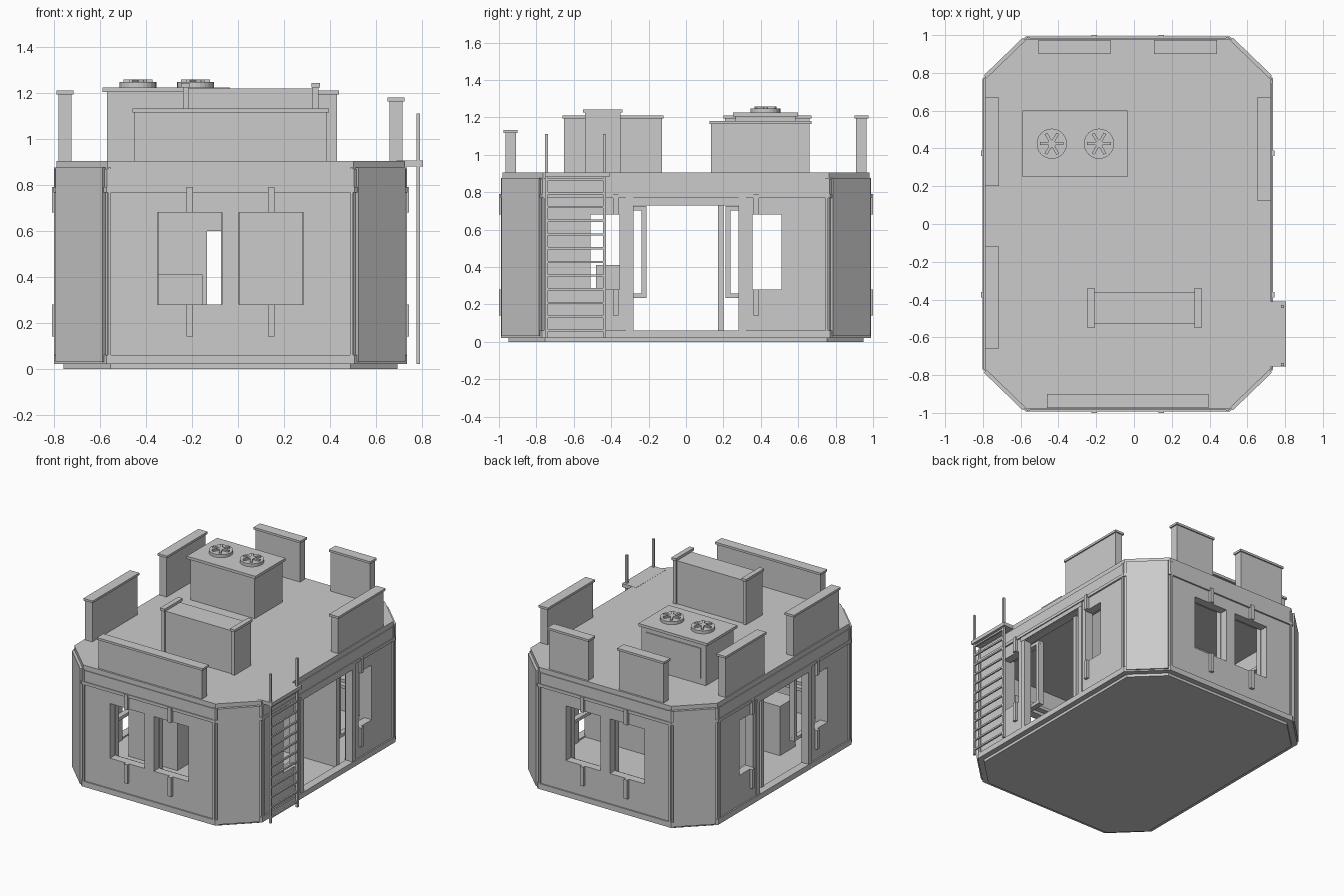
import bpy, bmesh, math
from mathutils import Matrix, Vector

cube = bpy.data.objects.get("Cube")
if cube:
    bpy.data.objects.remove(cube, do_unlink=True)

grey = bpy.data.materials.new("plain_grey")
grey.use_nodes = True
GREY = (0.6, 0.6, 0.6, 1)
grey.diffuse_color = GREY
grey.node_tree.nodes["Principled BSDF"].inputs["Base Color"].default_value = GREY

# Room outline: centre, half sizes, half lengths of the straight sides
CX, HX, HY, FX, FY = -0.0325, 0.7575, 0.98, 0.535, 0.765
WALL = 0.06


def finish(name, bm):
    bmesh.ops.recalc_face_normals(bm, faces=bm.faces)
    mesh = bpy.data.meshes.new(name)
    bm.to_mesh(mesh)
    bm.free()
    mesh.materials.append(grey)
    ob = bpy.data.objects.new(name, mesh)
    bpy.context.collection.objects.link(ob)
    return ob


def add_box(bm, x, y, z, turn=0.0):
    size = [b - a for a, b in (x, y, z)]
    mid = [(a + b) / 2 for a, b in (x, y, z)]
    m = Matrix.Translation(mid) @ Matrix.Rotation(turn, 4, 'Z') @ Matrix.Diagonal((*size, 1))
    bmesh.ops.create_cube(bm, size=1, matrix=m)


def boxes(name, *parts):
    bm = bmesh.new()
    for part in parts:
        add_box(bm, *part)
    return finish(name, bm)


def outline(off):
    a, b = HX + off, HY + off
    f, g = FX + off * 0.41, FY + off * 0.41
    return [(CX + x, y) for x, y in ((f, -b), (a, -g), (a, g), (f, b),
                                     (-f, b), (-a, g), (-a, -g), (-f, -b))]


def slab(name, off, z0, z1):
    bm = bmesh.new()
    low = [bm.verts.new((x, y, z0)) for x, y in outline(off)]
    face = bm.faces.new(low)
    new = bmesh.ops.extrude_face_region(bm, geom=[face])["geom"]
    bmesh.ops.translate(bm, vec=(0, 0, z1 - z0),
                        verts=[v for v in new if isinstance(v, bmesh.types.BMVert)])
    return finish(name, bm)


def ring(name, outer, inner, z0, z1):
    bm = bmesh.new()
    loops = [[bm.verts.new((x, y, z)) for x, y in outline(off)]
             for off, z in ((outer, z0), (outer, z1), (inner, z1), (inner, z0))]
    for k in range(4):
        a, b = loops[k], loops[(k + 1) % 4]
        for i in range(8):
            j = (i + 1) % 8
            bm.faces.new((a[i], a[j], b[j], b[i]))
    return finish(name, bm)


def on_wall(side, u, d, z):
    """Box ranges on a wall: u along it, d outward from its face."""
    if side in ("front", "back"):
        s = -1 if side == "front" else 1
        return u, tuple(sorted(s * (HY + k) for k in d)), z
    s = 1 if side == "left" else -1
    return tuple(sorted(CX + s * (HX + k) for k in d)), u, z


# Floor, roof and bands round the walls
slab("base_plate", -0.03, 0, 0.021)
slab("floor", -0.03, 0.02, 0.05)
slab("roof", 0.0, 0.875, 0.905)
ring("skirting_band", 0.01, -0.05, 0.02, 0.06)
ring("upper_band", 0.006, -0.05, 0.79, 0.87)
ring("upper_ledge", 0.012, -0.05, 0.768, 0.79)

# Walls with window and door openings
windows = [(s, c) for s in ("front", "back") for c in (-0.21, 0.145)]
windows += [(s, c) for s in ("left", "right") for c in (-0.375, 0.375)]
cuts = []
for side, c in windows:
    u = (c - 0.14, c + 0.14)
    if side in ("left", "right"):
        u = (0.355, 0.51) if c > 0 else (-0.51, -0.355)
    cuts.append(on_wall(side, u, (-0.15, 0.1), (0.28, 0.68)))
for side in ("left", "right"):
    cuts.append(on_wall(side, (-0.29, 0.29), (-0.15, 0.1), (0.05, 0.73)))
walls = ring("walls", 0, -WALL, 0.02, 0.88)
cutter = boxes("opening_cutter", *cuts)
mod = walls.modifiers.new("openings", 'BOOLEAN')
mod.operation, mod.solver, mod.object = 'DIFFERENCE', 'EXACT', cutter
bpy.context.view_layer.update()
cut_mesh = bpy.data.meshes.new_from_object(
    walls.evaluated_get(bpy.context.evaluated_depsgraph_get()))
walls.modifiers.clear()
walls.data = cut_mesh
bpy.data.objects.remove(cutter, do_unlink=True)

# Window mounting strips outside and frames inside
for i, (side, c) in enumerate(windows):
    tag = f"{side}_{i % 2 + 1}"
    strip = (c - 0.014, c + 0.014)
    boxes(f"window_strips_{tag}",
          on_wall(side, strip, (-0.01, 0.02), (0.68, 0.79)),
          on_wall(side, strip, (-0.01, 0.02), (0.14, 0.28)))
    depth = (-0.1, -WALL)
    wide = (c - 0.165, c + 0.165)
    boxes(f"window_frame_{tag}",
          on_wall(side, wide, depth, (0.235, 0.258)),
          on_wall(side, wide, depth, (0.702, 0.725)),
          *[on_wall(side, (c + s * 0.15 - 0.014, c + s * 0.15 + 0.014), depth,
                    (0.258, 0.702)) for s in (-1, 1)])

# Door surrounds
for side in ("left", "right"):
    boxes(f"door_surround_{side}",
          on_wall(side, (-0.32, 0.32), (-0.03, 0.008), (0.735, 0.765)),
          *[on_wall(side, tuple(sorted((s * 0.28, s * 0.32))), (-0.05, 0.006),
                    (0.03, 0.87)) for s in (-1, 1)])

# Cover panels on the cut corners and seam strips beside them
pts = outline(0)
for i, name in ((0, "front_left"), (2, "back_left"), (4, "back_right"), (6, "front_right")):
    a, b = Vector(pts[i]), Vector(pts[i + 1])
    edge, mid = b - a, (a + b) / 2
    out = Vector((edge.y, -edge.x)).normalized()
    mid += out * 0.007
    h = edge.length / 2 - 0.012
    boxes(f"corner_panel_{name}",
          ((mid.x - h, mid.x + h), (mid.y - 0.012, mid.y + 0.012), (0.03, 0.875),
           math.atan2(edge.y, edge.x)))
seams = []
for s in (-1, 1):
    for side in ("front", "back"):
        x = CX + s * (FX - 0.008)
        seams.append(on_wall(side, (x - 0.007, x + 0.007), (-0.02, 0.01), (0.02, 0.875)))
    for side in ("left", "right"):
        y = s * (FY - 0.012)
        seams.append(on_wall(side, (y - 0.007, y + 0.007), (-0.02, 0.01), (0.02, 0.875)))
boxes("seam_strips", *seams)

# Inner partition with a doorway, and a cabinet
boxes("partition", ((-0.75, -0.135), (0.17, 0.2), (0.05, 0.875)),
      ((0.0, 0.68), (0.17, 0.2), (0.05, 0.875)),
      ((-0.135, 0.0), (0.17, 0.2), (0.6, 0.875)))
boxes("cabinet", ((-0.55, -0.155), (-0.48, -0.3), (0.05, 0.41)))

# Roof parapets with caps: x range, y range, top
parapets = {
    "front": ((-0.46, 0.395), (-0.975, -0.9), 1.132),
    "back_right": ((-0.505, -0.125), (0.9, 0.975), 1.21),
    "back_left": ((0.105, 0.44), (0.9, 0.975), 1.21),
    "right_back": ((-0.79, -0.715), (0.2, 0.67), 1.21),
    "right_front": ((-0.79, -0.715), (-0.66, -0.12), 1.21),
    "left": ((0.65, 0.725), (0.125, 0.67), 1.18),
}
for name, (x, y, top) in parapets.items():
    inner = [(a + 0.009, b - 0.009) for a, b in (x, y)]
    boxes(f"parapet_{name}", (*inner, (0.9, top - 0.016)), (x, y, (top - 0.016, top)))

# Cooling unit with two fans
boxes("cooling_unit", ((-0.57, -0.05), (0.265, 0.585), (0.9, 1.207)),
      ((-0.59, -0.035), (0.25, 0.6), (1.205, 1.225)),
      ((-0.53, -0.09), (0.58, 0.592), (0.95, 1.17)))


def disc(bm, x, y, r, z0, z1):
    bmesh.ops.create_cone(bm, cap_ends=True, segments=24, radius1=r, radius2=r,
                          depth=z1 - z0, matrix=Matrix.Translation((x, y, (z0 + z1) / 2)))


for n, x in enumerate((-0.435, -0.185)):
    bm = bmesh.new()
    y = 0.425
    disc(bm, x, y, 0.08, 1.22, 1.247)
    disc(bm, x, y, 0.02, 1.24, 1.258)
    for k in range(6):
        t = k * math.pi / 3
        px, py = x + 0.036 * math.cos(t), y + 0.036 * math.sin(t)
        add_box(bm, (px - 0.027, px + 0.027), (py - 0.008, py + 0.008), (1.24, 1.258), t)
    finish(f"fan_{n + 1}", bm)

# Roof vent box with capped end plates
boxes("vent_box", ((-0.22, 0.33), (-0.53, -0.36), (0.9, 1.22)),
      *[(x, (-0.54, -0.35), (0.9, 1.23)) for x in ((-0.24, -0.215), (0.325, 0.35))],
      *[(x, (-0.55, -0.34), (1.225, 1.243)) for x in ((-0.247, -0.21), (0.32, 0.357))])

# Ladder and its landing
boxes("ladder_landing", ((0.69, 0.805), (-0.755, -0.41), (0.88, 0.906)))
rails = [((0.777, 0.793), (y - 0.008, y + 0.008), (0.02, 1.11)) for y in (-0.745, -0.437)]
rungs = [((0.779, 0.791), (-0.745, -0.437), (z - 0.006, z + 0.006))
         for z in (0.06 + 0.0735 * k for k in range(12))]
boxes("ladder", *rails, *rungs)
